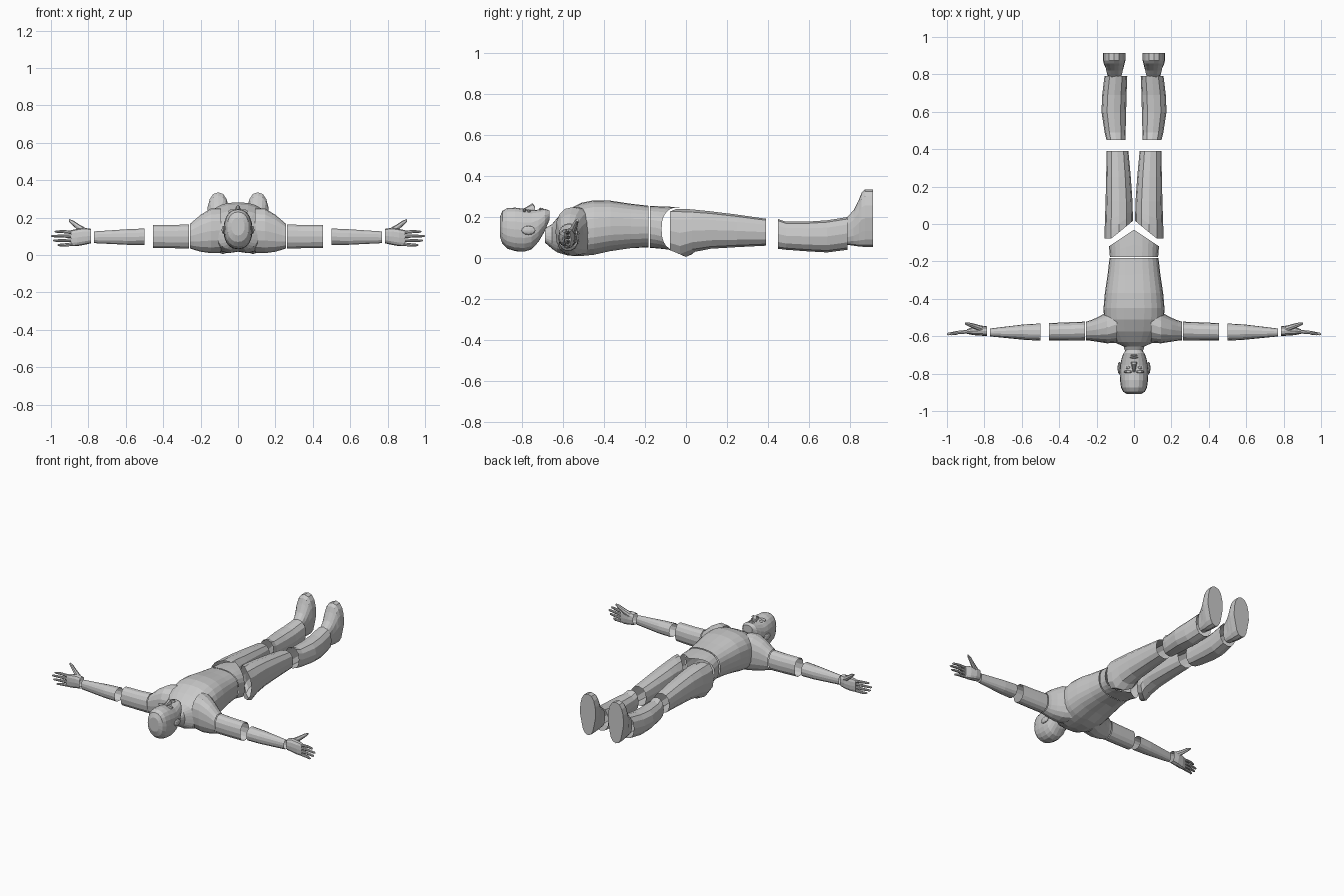
import bpy, bmesh, math
from mathutils import Vector

grey = bpy.data.materials.new("plain_grey")
grey.diffuse_color = (0.588, 0.588, 0.588, 1)


def finish(name, bm):
    bmesh.ops.recalc_face_normals(bm, faces=bm.faces)
    mid = sum((v.co for v in bm.verts), Vector()) / len(bm.verts)
    if sum(f.normal.dot(f.calc_center_median() - mid) * f.calc_area() for f in bm.faces) < 0:
        bmesh.ops.reverse_faces(bm, faces=bm.faces)
    me = bpy.data.meshes.new(name)
    bm.to_mesh(me)
    bm.free()
    me.materials.append(grey)
    ob = bpy.data.objects.new(name, me)
    bpy.context.collection.objects.link(ob)
    return ob


def loft(name, axis, stations, n=12, power=2.3, caps=(), tweak=None, side=1):
    """Tube through oval sections: (position, side centre, side half, z low, z high)."""
    bm = bmesh.new()
    rings = []
    for i, (t, c, h, lo, hi) in enumerate(stations):
        ring = []
        for k in range(n):
            a = 2 * math.pi * k / n
            u, w = [math.copysign(abs(round(q, 6)) ** (2 / power), q)
                    for q in (math.cos(a), math.sin(a))]
            s, z = c + h * u, (lo + hi) / 2 + (hi - lo) / 2 * w
            p = Vector((s, t, z)) if axis == 'y' else Vector((t, s, z))
            if tweak:
                tweak(p, i)
            p.x *= side
            ring.append(bm.verts.new(p))
        rings.append(ring)
    for a, b in zip(rings, rings[1:]):
        for k in range(n):
            bm.faces.new((a[k], a[(k + 1) % n], b[(k + 1) % n], b[k]))
    for c in caps:
        bm.faces.new(rings[c])
    return finish(name, bm)


def blob(name, loc, size):
    bm = bmesh.new()
    bmesh.ops.create_uvsphere(bm, u_segments=10, v_segments=6, radius=1)
    for v in bm.verts:
        v.co = Vector(loc) + Vector(a * b for a, b in zip(v.co, size))
    return finish(name, bm)


# Trunk with neck and a groove along the spine
def spine(p, i):
    if 1 < i < 8 and abs(p.x) < 0.012 and p.z < 0.08:
        p.z += 0.012


loft("torso", 'y', [
    (-.69, 0, .045, .075, .145), (-.655, 0, .055, .045, .165),
    (-.63, 0, .11, .025, .195), (-.575, 0, .15, .008, .238),
    (-.51, 0, .16, .006, .27), (-.45, 0, .163, .012, .282),
    (-.37, 0, .156, .03, .28), (-.27, 0, .141, .045, .265),
    (-.183, 0, .131, .052, .255)], n=24, power=2.5, tweak=spine)


# Pelvis, cut to a V at the legs
def vee(p, i):
    p.y += (0, .04, .09)[i] * max(0, 1 - abs(p.x) / .135)


loft("pelvis", 'y', [(-.177, 0, .129, .05, .254), (-.15, 0, .131, .044, .252),
                     (-.12, 0, .134, .034, .248)], n=24, power=2.5, tweak=vee)

# Head
loft("head", 'y', [
    (-.91, 0, .035, .105, .2), (-.898, 0, .057, .07, .23), (-.875, 0, .069, .046, .243),
    (-.835, 0, .075, .033, .246), (-.79, 0, .077, .031, .24), (-.755, 0, .074, .042, .234),
    (-.72, 0, .067, .08, .236), (-.69, 0, .056, .132, .24), (-.668, 0, .036, .185, .232)],
    n=20, power=2.3, caps=(0, -1))
loft("nose", 'y', [(-.79, 0, .007, .22, .243), (-.75, 0, .014, .215, .268),
                   (-.738, 0, .017, .215, .25)], n=8, caps=(0, -1))
blob("upper_lip", (0, -.713, .236), (.022, .006, .01))
blob("lower_lip", (0, -.702, .236), (.019, .006, .009))
for s in (1, -1):
    blob("brow", (s * .03, -.79, .233), (.025, .008, .011))
    blob("eye", (s * .03, -.768, .227), (.014, .008, .009))
    blob("ear", (s * .078, -.77, .135), (.01, .034, .022))


# Thighs start on a slope beside the pelvis
def slope(p, i):
    p.y += (.1, .09, .04, 0, 0, 0)[i] * max(0, 1 - abs(p.x) / .12)


def narrow_heel(p, i):
    if p.z < .16:
        p.x = .106 + (p.x - .106) * .85


for side, s in (("right", 1), ("left", -1)):
    # Legs
    loft(side + "_thigh", 'y', [
        (-.078, .081, .076, .025, .24), (-.03, .081, .076, .005, .24),
        (.03, .081, .074, .03, .236), (.12, .08, .072, .045, .228),
        (.25, .083, .066, .053, .212), (.39, .088, .058, .06, .192)],
        tweak=slope, side=s)
    loft(side + "_shin", 'y', [
        (.45, .096, .051, .045, .19), (.49, .101, .056, .04, .177),
        (.6, .108, .066, .032, .178), (.69, .105, .065, .027, .184),
        (.79, .097, .061, .04, .2)], side=s)
    loft(side + "_foot", 'y', [
        (.785, .102, .043, .065, .195), (.82, .104, .047, .06, .235),
        (.845, .105, .052, .056, .285), (.858, .106, .056, .055, .318),
        (.875, .106, .06, .054, .335), (.914, .106, .06, .054, .335)],
        n=16, power=2.4, caps=(-1,), tweak=narrow_heel, side=s)

    # Shoulders and arms, open at the joints
    loft(side + "_shoulder", 'x', [
        (.09, -.535, .1, .012, .25), (.145, -.555, .083, .01, .248),
        (.2, -.565, .064, .018, .215), (.235, -.57, .054, .028, .185),
        (.256, -.572, .05, .035, .167)], n=16, side=s)
    loft(side + "_upper_arm", 'x', [
        (.261, -.572, .05, .034, .166), (.34, -.574, .049, .035, .162),
        (.455, -.577, .047, .037, .162)], n=14, side=s)
    loft(side + "_forearm", 'x', [
        (.5, -.578, .046, .054, .143), (.59, -.578, .041, .054, .139),
        (.77, -.58, .021, .063, .127)], n=14, side=s)

    # Hand with four fingers and a thumb
    loft(side + "_palm", 'x', [
        (.785, -.573, .026, .063, .14), (.82, -.57, .027, .055, .145),
        (.86, -.572, .022, .048, .14), (.893, -.575, .012, .047, .133)],
        n=12, power=2.6, caps=(-1,), side=s)
    for k, tip in enumerate((.965, .99, 1.0, .98)):
        z = .058 + k * .021
        spread = (k - 1.5) * .003
        loft(side + "_finger", 'x', [
            (.88, -.575, .01, z - .01, z + .01),
            (.94, -.58, .009, z - .008 + spread, z + .008 + spread),
            (tip - .006, -.588, .007, z - .006 + spread, z + .006 + spread),
            (tip, -.59, .003, z - .002 + spread, z + .002 + spread)],
            n=8, caps=(-1,), side=s)
    loft(side + "_thumb", 'x', [
        (.81, -.562, .017, .1, .142), (.85, -.548, .014, .128, .164),
        (.88, -.538, .011, .155, .184), (.903, -.532, .006, .177, .192)],
        n=8, caps=(-1,), side=s)
